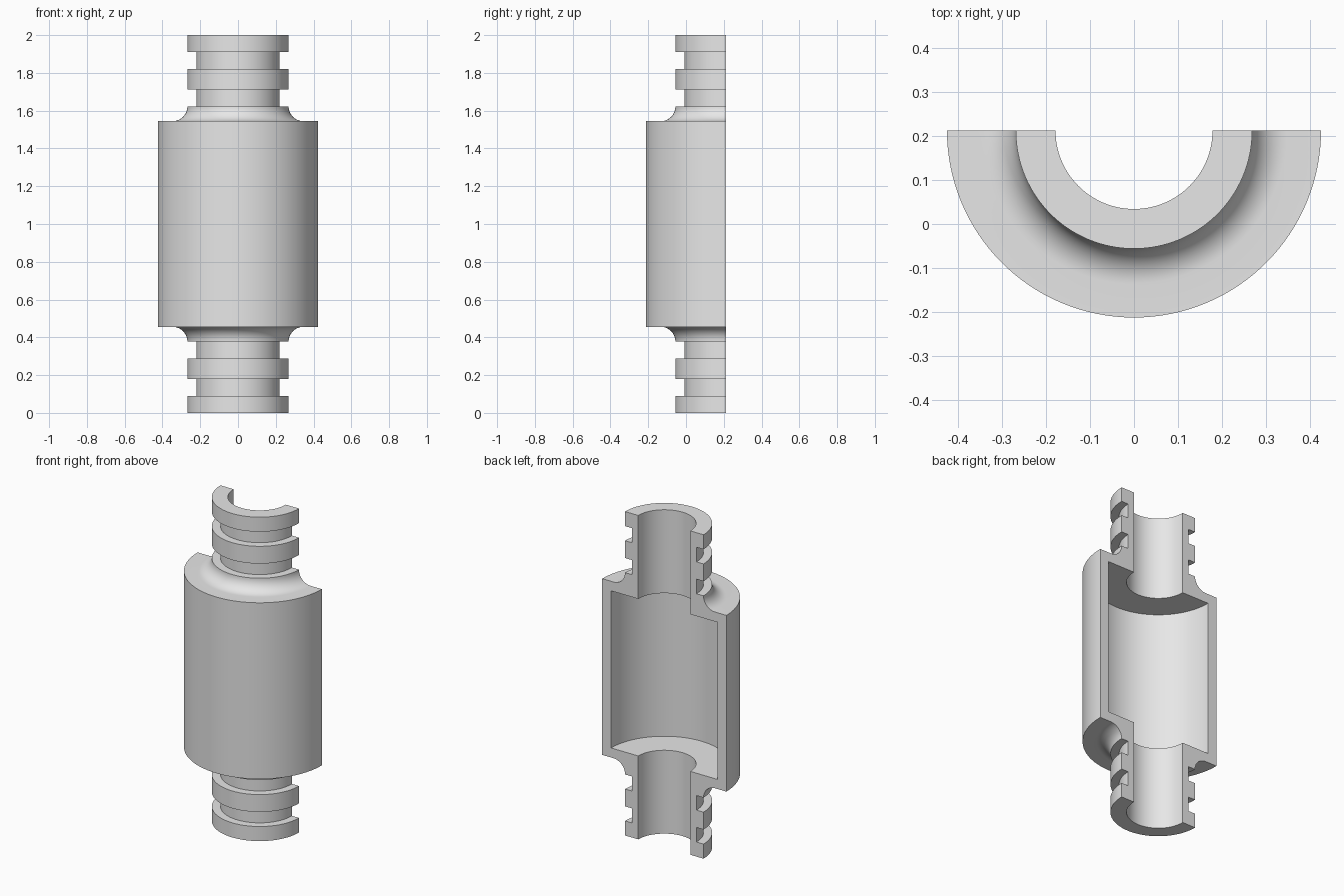
import bpy
import bmesh
import math

cube = bpy.data.objects.get("Cube")
if cube:
    bpy.data.objects.remove(cube, do_unlink=True)

AXIS_Y = 0.212      # the cut plane holds the axis of revolution
BODY_R = 0.424
NECK_R = 0.268
GROOVE_R = 0.22
BORE_R = 0.178
CHAMBER_R = 0.363
FILLET = 0.079
STEPS = 64

# One colour
grey = bpy.data.materials.new("plain_grey")
grey.use_nodes = True
colour = (0.8, 0.8, 0.8, 1)
grey.diffuse_color = colour
grey.node_tree.nodes["Principled BSDF"].inputs["Base Color"].default_value = colour

# Lower half of the wall section as (radius, height): end ring, grooves, shoulder
lower = [(NECK_R, 0), (NECK_R, 0.09), (GROOVE_R, 0.09), (GROOVE_R, 0.18),
         (NECK_R, 0.18), (NECK_R, 0.287), (GROOVE_R, 0.287), (GROOVE_R, 0.377)]
# Concave fillet sweeping from the neck out to the body
shoulder_z = 0.377 + FILLET
for i in range(13):
    a = math.pi / 2 * i / 12
    lower.append((NECK_R + FILLET * (1 - math.cos(a)), 0.377 + FILLET * math.sin(a)))
lower.append((BODY_R, shoulder_z))
# Inner wall: chamber and bore
inner = [(CHAMBER_R, 0.515), (BORE_R, 0.515), (BORE_R, 0)]


def flip(points):
    return [(r, 2 - z) for r, z in reversed(points)]


section = lower + flip(lower) + flip(inner) + inner

# Half revolution with both cut ends closed
bm = bmesh.new()
rings = []
for s in range(STEPS + 1):
    a = math.pi * (1 + s / STEPS)
    rings.append([bm.verts.new((r * math.cos(a), AXIS_Y + r * math.sin(a), z))
                  for r, z in section])
count = len(section)
for r0, r1 in zip(rings, rings[1:]):
    for i in range(count):
        j = (i + 1) % count
        bm.faces.new((r0[i], r1[i], r1[j], r0[j]))
bm.faces.new(rings[0])
bm.faces.new(rings[-1][::-1])
bmesh.ops.recalc_face_normals(bm, faces=bm.faces)

mesh = bpy.data.meshes.new("half_sleeve_body")
bm.to_mesh(mesh)
bm.free()
mesh.materials.append(grey)
body = bpy.data.objects.new("half_sleeve_body", mesh)
bpy.context.collection.objects.link(body)

# Smooth round walls, crisp steps
bpy.ops.object.select_all(action='DESELECT')
body.select_set(True)
bpy.context.view_layer.objects.active = body
bpy.ops.object.shade_smooth_by_angle(angle=math.radians(30))
